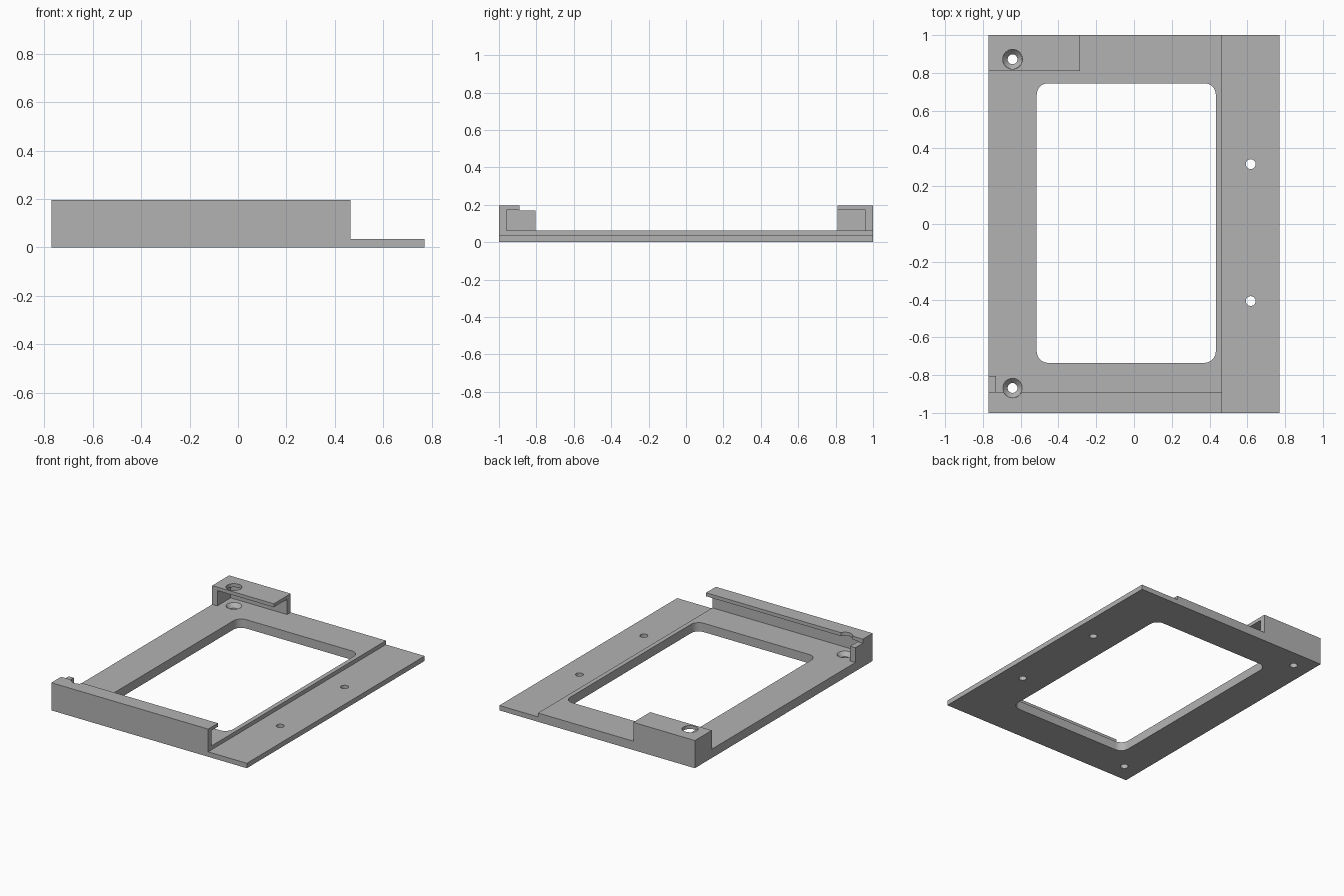
import bpy, bmesh, math
from mathutils import Vector

cube = bpy.data.objects.get("Cube")
if cube:
    bpy.data.objects.remove(cube, do_unlink=True)

grey = bpy.data.materials.new("plain grey")
grey.use_nodes = True
colour = (0.45, 0.45, 0.45, 1)
grey.diffuse_color = colour
grey.node_tree.nodes["Principled BSDF"].inputs["Base Color"].default_value = colour

# Main levels and extents
W, D = 0.77, 1.0
STEP_X = 0.465
FLANGE, DECK, LIP, TOP = 0.035, 0.063, 0.172, 0.197
WALL = 0.04


def prism(name, points, offset):
    """Extrude a closed outline of 3D points along an offset."""
    bm = bmesh.new()
    face = bm.faces.new([bm.verts.new(p) for p in points])
    out = bmesh.ops.extrude_face_region(bm, geom=[face])
    moved = [v for v in out["geom"] if isinstance(v, bmesh.types.BMVert)]
    bmesh.ops.translate(bm, verts=moved, vec=Vector(offset))
    bmesh.ops.recalc_face_normals(bm, faces=bm.faces)
    mesh = bpy.data.meshes.new(name)
    bm.to_mesh(mesh)
    bm.free()
    mesh.materials.append(grey)
    obj = bpy.data.objects.new(name, mesh)
    bpy.context.collection.objects.link(obj)
    return obj


def box(name, x0, x1, y0, y1, z0, z1):
    return prism(name, [(x0, y0, z0), (x1, y0, z0), (x1, y1, z0), (x0, y1, z0)],
                 (0, 0, z1 - z0))


def cone(name, x, y, z0, z1, r0, r1):
    bm = bmesh.new()
    bmesh.ops.create_cone(bm, cap_ends=True, segments=32, radius1=r0,
                          radius2=r1, depth=z1 - z0)
    bmesh.ops.translate(bm, verts=bm.verts, vec=(x, y, (z0 + z1) / 2))
    mesh = bpy.data.meshes.new(name)
    bm.to_mesh(mesh)
    bm.free()
    mesh.materials.append(grey)
    obj = bpy.data.objects.new(name, mesh)
    bpy.context.collection.objects.link(obj)
    return obj


def combine(target, other, operation):
    """Apply a boolean and remove the helper."""
    other.hide_render = True
    mod = target.modifiers.new(operation, "BOOLEAN")
    mod.object, mod.operation, mod.solver = other, operation, "EXACT"
    bpy.context.view_layer.objects.active = target
    bpy.ops.object.modifier_apply(modifier=mod.name)
    bpy.data.objects.remove(other, do_unlink=True)


# Stepped base: raised deck with a thin flange on the left
outline = [(-W, 0), (W, 0), (W, FLANGE), (STEP_X, FLANGE), (STEP_X, DECK), (-W, DECK)]
frame = prism("mounting_frame", [(x, -D, z) for x, z in outline], (0, 2 * D, 0))


# Hooked rails: upright wall with an overhanging lip
def rail(name, side, lip_y, x_end):
    hook = [(D, DECK), (D, TOP), (lip_y, TOP), (lip_y, LIP),
            (D - WALL, LIP), (D - WALL, DECK)]
    return prism(name, [(-W, side * y, z) for y, z in hook], (x_end + W, 0, 0))


combine(frame, rail("front_rail", -1, 0.89, STEP_X), "UNION")
combine(frame, rail("back_clip", 1, 0.81, -0.285), "UNION")

# End stops closing the channels
combine(frame, box("back_stop", -W, -W + WALL, 0.81, D - WALL, DECK, LIP), "UNION")
combine(frame, box("front_stop", -W, -W + WALL, -D + WALL, -0.805, DECK, LIP - 0.004), "UNION")
combine(frame, box("front_stop_cap", -W, -W + WALL, -D + WALL, -0.89, LIP - 0.004, LIP), "UNION")

# Central opening with rounded corners
x0, x1, y0, y1, r = -0.515, 0.433, -0.735, 0.745, 0.06
corners = [(x1 - r, y1 - r), (x0 + r, y1 - r), (x0 + r, y0 + r), (x1 - r, y0 + r)]
loop = []
for q, (cx, cy) in enumerate(corners):
    for i in range(9):
        a = math.pi / 2 * (q + i / 8)
        loop.append((cx + r * math.cos(a), cy + r * math.sin(a), -0.1))
combine(frame, prism("opening_cutter", loop, (0, 0, 0.3)), "DIFFERENCE")

# Countersunk screw holes with access holes through the lips above
for y in (0.872, -0.868):
    combine(frame, cone("screw_cutter", -0.643, y, -0.1, 0.1, 0.026, 0.026), "DIFFERENCE")
    combine(frame, cone("sink_cutter", -0.643, y, 0.035, DECK + 0.001, 0.026, 0.052), "DIFFERENCE")
    combine(frame, cone("access_cutter", -0.643, y, 0.1, 0.3, 0.052, 0.052), "DIFFERENCE")

# Plain holes in the flange
for y in (0.317, -0.408):
    combine(frame, cone("flange_cutter", 0.618, y, -0.1, 0.1, 0.026, 0.026), "DIFFERENCE")

# Clean coplanar seams and shade
bm = bmesh.new()
bm.from_mesh(frame.data)
bmesh.ops.remove_doubles(bm, verts=bm.verts, dist=0.00005)
bmesh.ops.dissolve_limit(bm, angle_limit=math.radians(0.5), verts=bm.verts, edges=bm.edges)
bm.to_mesh(frame.data)
bm.free()
bpy.ops.object.select_all(action="DESELECT")
frame.select_set(True)
bpy.context.view_layer.objects.active = frame
bpy.ops.object.shade_smooth_by_angle(angle=math.radians(30))
